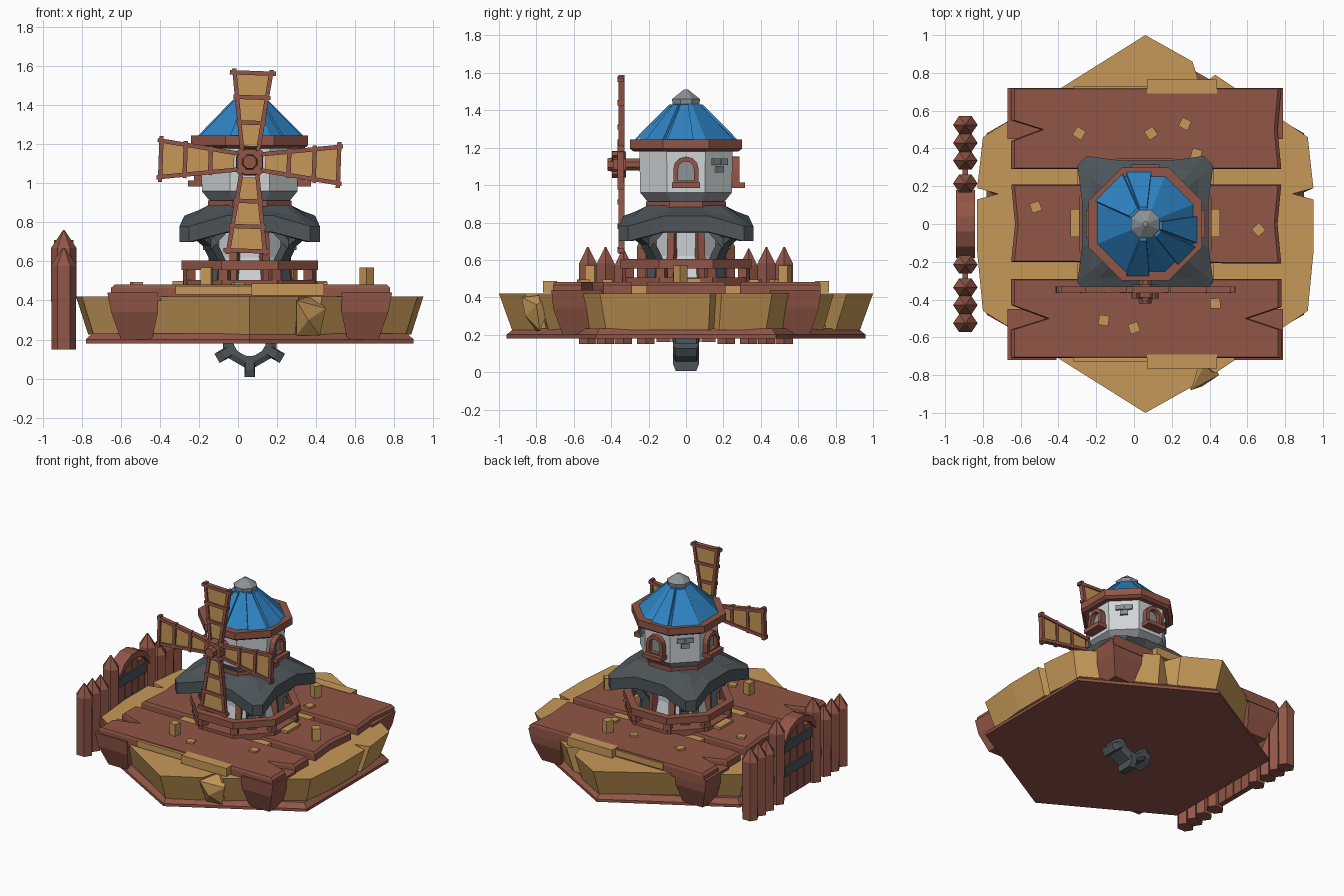
import bpy, bmesh
from math import sin, cos, pi, radians, sqrt
from mathutils import Vector

if "Cube" in bpy.data.objects:
    bpy.data.objects.remove(bpy.data.objects["Cube"])

CX = 0.06  # tower axis


def material(name, *srgb):
    lin = [((c / 255 + 0.055) / 1.055) ** 2.4 for c in srgb] + [1]
    m = bpy.data.materials.new(name)
    m.use_nodes = True
    m.diffuse_color = lin
    m.node_tree.nodes["Principled BSDF"].inputs["Base Color"].default_value = lin
    return m


BROWN = material("red brown wood", 146, 86, 71)
OCHRE = material("ochre earth", 198, 153, 88)
SLATE = material("dark slate", 77, 85, 90)
WHITE = material("pale plaster", 208, 212, 215)
GREY = material("mid grey stone", 142, 147, 150)
BLUE = material("blue roof", 46, 131, 195)


def finish(name, bm, mat):
    bmesh.ops.recalc_face_normals(bm, faces=bm.faces)
    me = bpy.data.meshes.new(name)
    bm.to_mesh(me)
    bm.free()
    me.materials.append(mat)
    ob = bpy.data.objects.new(name, me)
    bpy.context.collection.objects.link(ob)
    return ob


def loft(name, rings, mat, closed=False):
    """Skin equal rings of points; cap the ends, or join last to first."""
    bm = bmesh.new()
    vs = [[bm.verts.new(p) for p in r] for r in rings]
    n = len(rings[0])
    for a, b in zip(vs, vs[1:] + ([vs[0]] if closed else [])):
        for i in range(n):
            j = (i + 1) % n
            bm.faces.new((a[i], a[j], b[j], b[i]))
    if not closed:
        bm.faces.new(vs[0])
        bm.faces.new(vs[-1])
    return finish(name, bm, mat)


def hull(name, pts, mat):
    bm = bmesh.new()
    for p in pts:
        bm.verts.new(p)
    res = bmesh.ops.convex_hull(bm, input=bm.verts)
    bmesh.ops.delete(bm, geom=[v for v in bm.verts if not v.link_faces], context="VERTS")
    bmesh.ops.dissolve_limit(bm, angle_limit=0.01, verts=bm.verts, edges=bm.edges)
    return finish(name, bm, mat)


def box(name, x, y, z, mat):
    return hull(name, [(a, b, c) for a in x for b in y for c in z], mat)


def ring(apothem, z, n=8, x=CX, y=0):
    r = apothem / cos(pi / n)
    return [(x + r * cos((2 * i + 1) * pi / n), y + r * sin((2 * i + 1) * pi / n), z) for i in range(n)]


def around(angle, a, t, z):
    """Point at distance a out from the tower axis and t sideways."""
    return (CX + a * cos(angle) - t * sin(angle), a * sin(angle) + t * cos(angle), z)


def side_box(name, angle, a, t, z, mat):
    return hull(name, [around(angle, p, q, r) for p in a for q in t for r in z], mat)


def outline(pts, z, s=1.0, c=(0, 0)):
    return [(CX + c[0] + (x - c[0]) * s, c[1] + (y - c[1]) * s, z) for x, y in pts]


# Base plate
hexagon = [(sin(k * pi / 3) * 0.97, cos(k * pi / 3) * 0.96) for k in range(6)]
loft("base_plate", [outline(hexagon, .18), outline(hexagon, .2), outline(hexagon, .232, .96)], BROWN)

# Earth island with cracks that narrow downward
half = [(0, -1), (.25, -.86), (.29, -.73), (.37, -.79), (.86, -.46), (.89, -.15)]
right = half + [(.89, .13), (.78, .16), (.89, .19), (.86, .46), (.37, .79), (.29, .73), (.25, .86)]
left = [(0, 1), (-.86, .46), (-.89, .19), (-.78, .16), (-.89, .13), (-.89, -.15), (-.86, -.46)]
island = right + left
foot = [(x * 1.1 if abs(y) == .16 else x, y * 1.1 if abs(y) == .73 else y) for x, y in island]
loft("earth_island", [outline(foot, .225, .93), outline(island, .42)], OCHRE)
hull("front_rock", [(.3, -.8, .22), (.42, -.78, .22), (.36, -.86, .3), (.45, -.8, .36), (.3, -.88, .4),
                    (.4, -.7, .42), (.32, -.7, .42)], OCHRE)

# Deck planks with split ends
planks = {
    "front": [(-.71, -.71), (.72, -.71), (.72, -.56), (.54, -.5), (.72, -.44), (.72, -.29), (-.71, -.29),
              (-.71, -.43), (-.52, -.5), (-.71, -.56)],
    "middle": [(-.71, -.2), (.72, -.21), (.7, 0), (.72, .21), (-.71, .21), (-.69, 0)],
    "back": [(-.71, .29), (.72, .29), (.7, .5), (.72, .72), (-.71, .72), (-.71, .55), (-.55, .5), (-.71, .44)],
}
for name, pts in planks.items():
    c = (0, sum(p[1] for p in pts) / len(pts))
    loft(name + "_plank", [outline(pts, .4, 1, c), outline(pts, .465, 1, c), outline(pts, .482, .975, c)], BROWN)
for s in (-1, 1):
    box("gap_filler", (-.3, .42), (s * .2, s * .3), (.4, .462), OCHRE)
    box("edge_board", (.07, .44), (s * .69, s * .765), (.425, .486), OCHRE)
    box("long_edge_board", (-.32, .22), (s * .68, s * .728), (.43, .475), OCHRE)
    side_box("side_block", 0, (s * .34, s * .395), (-.07, .08), (.47, .5), OCHRE)

# Corner brackets under the deck
for sx in (-1, 1):
    for sy in (-1, 1):
        pts = []
        for z, x0, x1, y0, y1 in ((.44, .47, .73, .45, .72), (.34, .47, .71, .45, .71), (.2, .5, .66, .45, .66)):
            pts += [(CX + sx * x, sy * y, z) for x in (x0, x1) for y in (y0, y1)]
        hull("corner_bracket", pts, BROWN)

# Pegs and chips on the deck
for x, y, top in ((-.29, .48, .495), (.09, .48, .495), (.27, .53, .57), (-.52, .09, .495), (.66, -.03, .57),
                  (.43, -.42, .495), (-.16, -.51, .57), (0, -.55, .495), (.33, .37, .495)):
    a, r = 1.1 + 3 * x, .038
    loft("deck_peg", [[(x + r * cos(a + k * pi / 2), y + r * sin(a + k * pi / 2), z) for k in range(4)]
                      for z in (.46, top)], OCHRE)

# Gear below the base
gear = []
for k in range(6):
    for d, r in ((-18, .14), (-11, .145), (-8, .195), (8, .195), (11, .145), (18, .14)):
        a = radians(d + 60 * k - 90)
        gear.append((r * cos(a), r * sin(a)))
hole = [(.085 * p.x, .085 * p.y) for p in (Vector(g).normalized() for g in gear)]
rim = [(p.x * .8, p.y * .8) for p in map(Vector, gear)]
loft("gear", [[(CX + x, y, .2 + z) for x, z in pts] for y, pts in
              ((-.055, gear), (.055, gear), (.07, rim), (.07, hole), (-.07, hole), (-.07, rim))], SLATE, True)

# Lower tower with timbers, and the railing
loft("lower_wall", [ring(.2, .48), ring(.17, .62), ring(.18, .86)], WHITE)
for k in range(8):
    a = (k + .5) * pi / 4
    hull("wall_timber", [around(a, r + d, t, z) for r, z in ((.215, .48), (.18, .62), (.19, .84))
                         for d in (-.03, .015) for t in (-.02, .02)], BROWN)
    side_box("railing_post", a, (.31, .36), (-.025, .025), (.48, .57), BROWN)
loft("railing_floor", [ring(.34, .46), ring(.34, .505)], BROWN)
loft("railing", [ring(.35, .555), ring(.35, .605), ring(.3, .605), ring(.3, .555)], BROWN, True)

# Slate skirt roof with arched eaves
low, high = .70, .75


def skirt(scale, mid, corner):
    pts = []
    for k in range(4):
        for a, t, z in ((.335, -.31, corner), (.335, -.12, mid), (.335, .12, mid), (.335, .31, corner)):
            if abs(t) == .31:
                a = .36
            pts.append(around(k * pi / 2, a * scale, t * scale, z))
    return pts


loft("skirt_roof", [skirt(.55, .8, .8), skirt(.93, high, low), skirt(1, high, low), skirt(1, high + .085, low + .08),
                    skirt(.8, .86, .83), skirt(.58, .89, .89)], SLATE)
for k in range(4):
    a = (k + .5) * pi / 2
    path = ((.24, .48), (.225, .6), (.28, .68), (.4, .75))
    for (r0, z0), (r1, z1) in zip(path, path[1:]):
        hull("roof_leg", [around(a, r + d, t, z) for r, z in ((r0, z0), (r1, z1))
                          for d in (-.025, .03) for t in (-.03, .03)], SLATE)
    for t0, z0, t1, z1 in ((-.2, .66, -.12, .745), (-.12, .745, .12, .745), (.12, .745, .2, .66)):
        hull("eave_arch", [around(k * pi / 2, r, t, z + d) for t, z in ((t0, z0), (t1, z1))
                           for r in (.2, .24) for d in (0, .05)], SLATE)

# Upper tower
loft("neck_ring", [ring(.215, .875), ring(.215, .912)], BROWN)
loft("stone_footing", [ring(.2, .905), ring(.245, .96)], GREY)
loft("upper_wall", [ring(.245, .96), ring(.25, 1.2)], WHITE)
loft("roof_rim", [ring(.28, 1.18), ring(.3, 1.195), ring(.3, 1.245), ring(.25, 1.245), ring(.24, 1.18)], BROWN, True)
loft("blue_roof", [ring(.262, 1.235), ring(.07, 1.435)], BLUE)
for k, t0, t1 in ((0, -.1, .04), (2, -.03, .1), (3, -.1, .1), (6, -.1, .02), (7, -.03, .1)):
    hull("roof_panel", [around(k * pi / 4, a + d, t * w, z) for a, w, z in ((.262, 1, 1.245), (.078, .3, 1.43))
                        for t in (t0, t1) for d in (-.005, .012)], BLUE)
loft("roof_cap", [ring(.07, 1.42), ring(.075, 1.46), ring(.012, 1.51)], GREY)


# Arched windows on three sides
def arch(w, z0, z1):
    return [(w, z0)] + [(w * cos(i * pi / 6), z1 + w * sin(i * pi / 6)) for i in range(7)] + [(-w, z0)]


for k in (0, 1, 2):
    a = k * pi / 2
    outer, inner = arch(.068, 1.0, 1.085), arch(.042, 1.025, 1.085)
    loft("window_frame", [[around(a, r, t, z) for t, z in p] for r, p in
                          ((.24, outer), (.285, outer), (.285, inner), (.24, inner))], BROWN, True)
    loft("window_pane", [[around(a, r, t, z) for t, z in inner] for r in (.245, .255)], GREY)
    side_box("window_sill", a, (.24, .315), (-.075, .075), (.985, 1.015), BROWN)

# Loose bricks on the rear diagonal walls
for k in (1, 3):
    for t, z in ((-.03, 1.125), (.03, 1.125), (0, 1.085)):
        side_box("brick", k * pi / 4, (.24, .262), (t - .027, t + .027), (z - .017, z + .017), GREY)

# Sails, hub and axle
HZ = 1.11


def spin(a, r, s, y):
    return (CX + r * cos(a) - s * sin(a), y, HZ + r * sin(a) + s * cos(a))


def bar(name, a, start, end, y, mat):
    hull(name, [spin(a, r, s, d) for p in (start, end) for r, s in p for d in y], mat)


def disc(name, r0, r1, y0, y1):
    loft(name, [[spin((k + .5) * pi / 4, r, 0, y) for k in range(8)] for r, y in ((r0, y0), (r1, y1))], BROWN)


for k in range(4):
    a = k * pi / 2 - radians(2)
    bar("sail_cloth", a, ((.08, -.04), (.08, .04)), ((.45, -.095), (.45, .095)), (-.352, -.34), OCHRE)
    for s in (-1, 1):
        bar("sail_edge", a, ((.06, s * .03), (.06, s * .052)), ((.475, s * .085), (.475, s * .107)),
            (-.362, -.33), BROWN)
    for r, w in ((.19, .075), (.32, .095), (.445, .118)):
        bar("sail_rung", a, ((r, -w), (r + .022, -w)), ((r, w), (r + .022, w)), (-.366, -.332), BROWN)
    bar("hub_spoke", a + pi / 4, ((.02, -.015), (.02, .015)), ((.085, -.015), (.085, .015)), (-.395, -.35), BROWN)
disc("hub", .07, .075, -.39, -.32)
disc("hub_boss", .035, .045, -.42, -.38)
disc("axle", .035, .035, -.34, -.2)

# Palisade fence
FX = -.893
for s in (-1, 1):
    for y, top in ((.525, .67), (.43, .67), (.335, .66), (.215, .76)):
        def post(r, z):
            return [(FX + 1.12 * r * cos(i * pi / 3), s * y + r * .95 * sin(i * pi / 3), z) for i in range(6)]
        loft("fence_post", [post(.056, .15), post(.058, top - .09), post(.004, top)], BROWN)
box("fence_beam", (FX - .015, FX + .015), (-.53, .53), (.3, .36), BROWN)

# Gate
for i in range(4):
    y = -.12 + i * .08
    box("gate_board", (FX - .02, FX + .02), (y - .037, y + .037), (.16, .61 if i in (0, 3) else .65), BROWN)
for z in (.32, .5):
    box("gate_strap", (FX - .03, FX + .03), (-.16, .16), (z, z + .07), SLATE)
bend = [(-.18, .56), (-.12, .63), (-.04, .665), (.04, .665), (.12, .63), (.18, .56)]
for p, q in zip(bend, bend[1:]):
    hull("gate_arch", [(FX + x, y, z + d) for y, z in (p, q) for x in (-.05, .05) for d in (0, .045)], BROWN)
